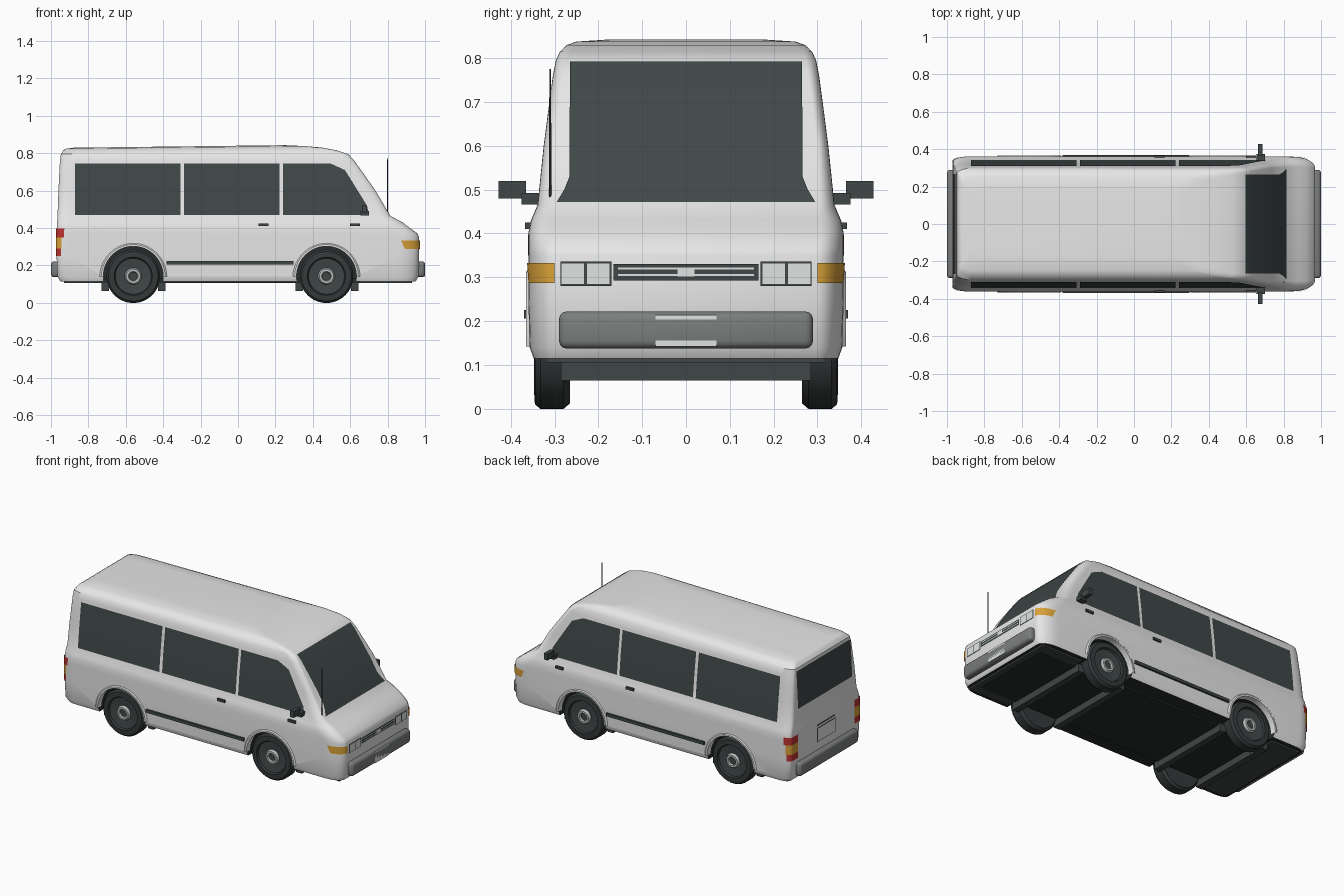
import bpy, bmesh
from math import sin, cos, pi, radians
from mathutils import Vector, Matrix

cube = bpy.data.objects.get("Cube")
if cube:
    bpy.data.objects.remove(cube)


def material(name, *rgb):
    m = bpy.data.materials.new(name)
    m.use_nodes = True
    m.diffuse_color = (*rgb, 1)
    m.node_tree.nodes["Principled BSDF"].inputs["Base Color"].default_value = (*rgb, 1)
    return m


paint = material("white paint", .8, .8, .8)
glass = material("dark glass", .05, .064, .064)
trim = material("dark trim", .05, .062, .062)
tyre = material("tyre rubber", .035, .042, .042)
under = material("underbody", .022, .026, .026)
grey = material("bumper grey", .2, .21, .205)
lamp = material("lamp lens", .74, .78, .76)
amber = material("amber lens", .7, .36, .04)
red = material("red lens", .5, .03, .03)
metal = material("hub metal", .5, .52, .52)


def finish(bm, name, mats, rule=None):
    for f in bm.faces:
        f.material_index = rule(f) if rule else 0
    me = bpy.data.meshes.new(name)
    bm.to_mesh(me)
    bm.free()
    for m in mats:
        me.materials.append(m)
    me.shade_smooth()
    me.set_sharp_from_angle(angle=radians(32))
    ob = bpy.data.objects.new(name, me)
    bpy.context.collection.objects.link(ob)
    return ob


# Body levels: height, back x, front x, half width, front corner length
LEVELS = [
    (.115, -.95, .95, .348, .10), (.14, -.965, .965, .357, .12),
    (.25, -.97, .968, .36, .12), (.35, -.97, .968, .36, .12),
    (.37, -.97, .96, .36, .12), (.40, -.968, .92, .36, .11),
    (.43, -.967, .88, .354, .10), (.465, -.965, .815, .339, .07),
    (.60, -.96, .735, .325, .05), (.70, -.955, .665, .312, .05),
    (.76, -.952, .622, .304, .05), (.795, -.947, .59, .297, .05),
    (.815, -.942, .53, .288, .05), (.83, -.935, .45, .272, .05),
    (.838, -.92, .36, .25, .05), (.843, -.88, .25, .18, .05)]
BACK_X, BACK_Y = .07, .03


def level(z):
    for a, b in zip(LEVELS, LEVELS[1:]):
        if z <= b[0]:
            t = (z - a[0]) / (b[0] - a[0])
            return [p + (q - p) * t for p, q in zip(a, b)][1:]


# Surface maps: (height, position along the surface, side, offset) -> point
def on_front(z, t, s, d):
    return level(z)[1] + d, t * s, z


def on_back(z, t, s, d):
    return level(z)[0] - d, t * s, z


def on_side(z, t, s, d):
    return t, s * (level(z)[2] + d), z


def on_front_corner(z, t, s, d):
    b, f, w, r = level(z)
    a = max(t, 0)
    return f - r + (r + d) * cos(a), s * (w - r / 2 + (r / 2 + d) * sin(a) + min(t, 0)), z


def on_back_corner(z, t, s, d):
    b, f, w, r = level(z)
    a = max(t, 0)
    return (b + BACK_X - (BACK_X + d) * cos(a),
            s * (w - BACK_Y + (BACK_Y + d) * sin(a) + min(t, 0)), z)


def skin(name, mat, surface, rows, s=1, d=.004, cols=1):
    """Thin sheet following the body; each row is (height, start, end)."""
    zs = {r[0] for r in rows} | {l[0] for l in LEVELS if rows[0][0] < l[0] < rows[-1][0]}
    bm = bmesh.new()
    grid = []
    for z in sorted(zs):
        for p, q in zip(rows, rows[1:]):
            if p[0] <= z <= q[0]:
                k = (z - p[0]) / (q[0] - p[0])
                a, b = p[1] + (q[1] - p[1]) * k, p[2] + (q[2] - p[2]) * k
        grid.append([bm.verts.new(surface(z, a + (b - a) * i / cols, s, d))
                     for i in range(cols + 1)])
    for lo, hi in zip(grid, grid[1:]):
        for i in range(cols):
            f = bm.faces.new((lo[i], lo[i + 1], hi[i + 1], hi[i]))
            f.normal_update()
            if f.normal.dot(f.calc_center_median() - Vector((0, 0, .4))) < 0:
                f.normal_flip()
    return finish(bm, name, [mat])


def patch(name, mat, surface, a, b, z0, z1, **kw):
    return skin(name, mat, surface, [(z0, a, b), (z1, a, b)], **kw)


def box(name, mat, lo, hi, bevel=0):
    lo, hi = Vector(lo), Vector(hi)
    bm = bmesh.new()
    bmesh.ops.create_cube(bm, size=1, matrix=Matrix.Translation((lo + hi) / 2)
                          @ Matrix.Diagonal((*(hi - lo), 1)))
    if bevel:
        bmesh.ops.bevel(bm, geom=bm.edges[:], offset=bevel, segments=3,
                        profile=.5, affect='EDGES')
    return finish(bm, name, [mat])


def lathe(name, mats, profile, x, z, s, angle=2 * pi, rule=None):
    """Spin a (radius, y) profile about a sideways axis."""
    bm = bmesh.new()
    vs = [bm.verts.new((x + r, y * s, z)) for r, y in profile]
    es = [bm.edges.new(p) for p in zip(vs, vs[1:])]
    bmesh.ops.spin(bm, geom=vs + es, cent=(x, 0, z), axis=(0, -1, 0),
                   angle=angle, steps=40)
    bmesh.ops.remove_doubles(bm, verts=bm.verts, dist=.0001)
    bmesh.ops.recalc_face_normals(bm, faces=bm.faces)
    return finish(bm, name, mats, rule)


# Body shell
bm = bmesh.new()
rings = []
for z, b, f, w, r in LEVELS:
    arc = [i * pi / 12 for i in range(7)]
    pts = [(f - r + r * cos(a), w - r / 2 + r / 2 * sin(a)) for a in arc]
    pts += [(b + BACK_X - BACK_X * sin(a), w - BACK_Y + BACK_Y * cos(a)) for a in arc]
    pts += [(x, -y) for x, y in reversed(pts)]
    rings.append([bm.verts.new((x, y, z - (.012 * max(0, .25 - x) if z > .8 else 0)))
                  for x, y in pts])
for lo, hi in zip(rings, rings[1:]):
    for i in range(len(lo)):
        j = (i + 1) % len(lo)
        bm.faces.new((lo[i], lo[j], hi[j], hi[i]))
bm.faces.new(rings[-1])
bm.faces.new(rings[0][::-1])
bmesh.ops.recalc_face_normals(bm, faces=bm.faces)
body = finish(bm, "body", [paint, under])

# Wheel wells cut out of the body
WHEELS = (-.56, .473)
HUB_Z = .142
bm = bmesh.new()
for x in WHEELS:
    for s in (-1, 1):
        bmesh.ops.create_cone(bm, cap_ends=True, segments=48, radius1=.16, radius2=.16,
                              depth=.16, matrix=Matrix.Translation((x, s * .32, HUB_Z))
                              @ Matrix.Rotation(pi / 2, 4, 'X'))
cutter = finish(bm, "wheel_well_cutter", [paint])
cutter.hide_render = True
cut = body.modifiers.new("wells", 'BOOLEAN')
cut.operation, cut.solver, cut.object = 'DIFFERENCE', 'EXACT', cutter
shell = bpy.data.meshes.new_from_object(body.evaluated_get(bpy.context.evaluated_depsgraph_get()))
body.modifiers.clear()
body.data = shell
bpy.data.objects.remove(cutter)
for p in shell.polygons:
    c = p.center
    p.material_index = int(abs(c.y) < .335 and c.z < .33 and abs(c.x) < .75)
shell.shade_smooth()
shell.set_sharp_from_angle(angle=radians(32))

# Wheels and arch lips
WHEEL = [(0, .27), (.13, .265), (.143, .28), (.143, .332), (.132, .345), (.102, .347),
         (.096, .335), (.045, .33), (.038, .345), (.026, .345), (.022, .335), (0, .335)]
LIP = [(.158, .33), (.16, .365), (.17, .365), (.186, .352), (.158, .33)]
for x in WHEELS:
    def zone(f):
        c = f.calc_center_median()
        r = ((c.x - x) ** 2 + (c.z - HUB_Z) ** 2) ** .5
        return 0 if r > .098 or abs(c.y) < .3 else 2 if .023 < r < .043 else 1
    for s, side in ((1, "left"), (-1, "right")):
        lathe("wheel_" + side, [tyre, trim, metal], WHEEL, x, HUB_Z, s, rule=zone)
        lathe("arch_lip_" + side, [paint], LIP, x, HUB_Z, s, angle=pi)

# Underside: floor pan, valances and cross bars
box("floor_pan", under, (-.9, -.26, .105), (.9, .26, .13))
box("front_valance", trim, (.65, -.32, .105), (.93, .32, .135))
box("rear_valance", trim, (-.93, -.32, .105), (-.735, .32, .135))
for x in (-.71, -.407, .327, .623):
    box("cross_bar", trim, (x - .02, -.285, .064), (x + .02, .285, .112))

# Bumpers and number plate
for s, end in ((1, "front"), (-1, "rear")):
    xs = sorted((s * .93, s * 1.0))
    box(end + "_bumper", grey, (xs[0], -.29, .137), (xs[1], .29, .222), .018)
box("number_plate", lamp, (.995, -.07, .142), (1.0, .07, .214))

# Windscreen and rear window
skin("windscreen", glass, on_front,
     [(.472, -.295, .295), (.50, -.278, .278), (.53, -.266, .266), (.793, -.265, .265)])
patch("rear_window", glass, on_back, -.268, .268, .55, .78)

# Grille, badge plate and rear plate holder
patch("grille", trim, on_front, -.165, .165, .293, .33)
for z in (.303, .318):
    patch("grille_slat", lamp, on_front, -.155, .155, z, z + .004, d=.006)
patch("grille_badge", lamp, on_front, -.02, .02, .3, .323, d=.008)
patch("rear_plate_frame", trim, on_back, -.09, .09, .275, .365)
patch("rear_plate", paint, on_back, -.085, .085, .28, .36, d=.007)
patch("tailgate_handle", trim, on_back, -.09, .09, .375, .385)

# Parts on both sides
for s, side in ((1, "left"), (-1, "right")):
    patch("rear_side_window_" + side, glass, on_side, -.872, -.307, .47, .745, s=s)
    patch("middle_window_" + side, glass, on_side, -.288, .223, .47, .745, s=s)
    skin("door_window_" + side, glass, on_side,
         [(.47, .24, .70), (.52, .24, .69), (.71, .24, .572), (.745, .24, .495)], s=s)
    patch("headlight_frame_" + side, trim, on_front, .17, .287, .28, .336, s=s)
    for y in (.175, .233):
        patch("headlight_" + side, lamp, on_front, y, y + .051, .285, .331, s=s, d=.007)
    skin("indicator_" + side, amber, on_front_corner,
         [(.287, 0, 1.2), (.333, 0, 1.38)], s=s, cols=10)
    for mat, z0, z1, end in ((red, .25, .29, .9), (amber, .29, .35, .95), (red, .35, .397, 1.15)):
        patch("tail_light_" + side, mat, on_back_corner, -.05, end, z0, z1, s=s, cols=12)
    for x in (.11, .6):
        ys = sorted((s * .35, s * .367))
        box("door_handle_" + side, trim, (x, ys[0], .41), (x + .052, ys[1], .425))
    ys = sorted((s * .35, s * .37))
    box("side_strip_" + side, trim, (-.382, ys[0], .206), (.297, ys[1], .225))
    ys = sorted((s * .325, s * .375))
    box("mirror_arm_" + side, trim, (.655, ys[0], .466), (.70, ys[1], .492))
    ys = sorted((s * .365, s * .428))
    box("mirror_" + side, trim, (.662, ys[0], .48), (.687, ys[1], .52))

# Aerial
bm = bmesh.new()
bmesh.ops.create_cone(bm, cap_ends=True, segments=8, radius1=.003, radius2=.002, depth=.335,
                      matrix=Matrix.Translation((.8, -.31, .608)))
finish(bm, "aerial", [trim])
